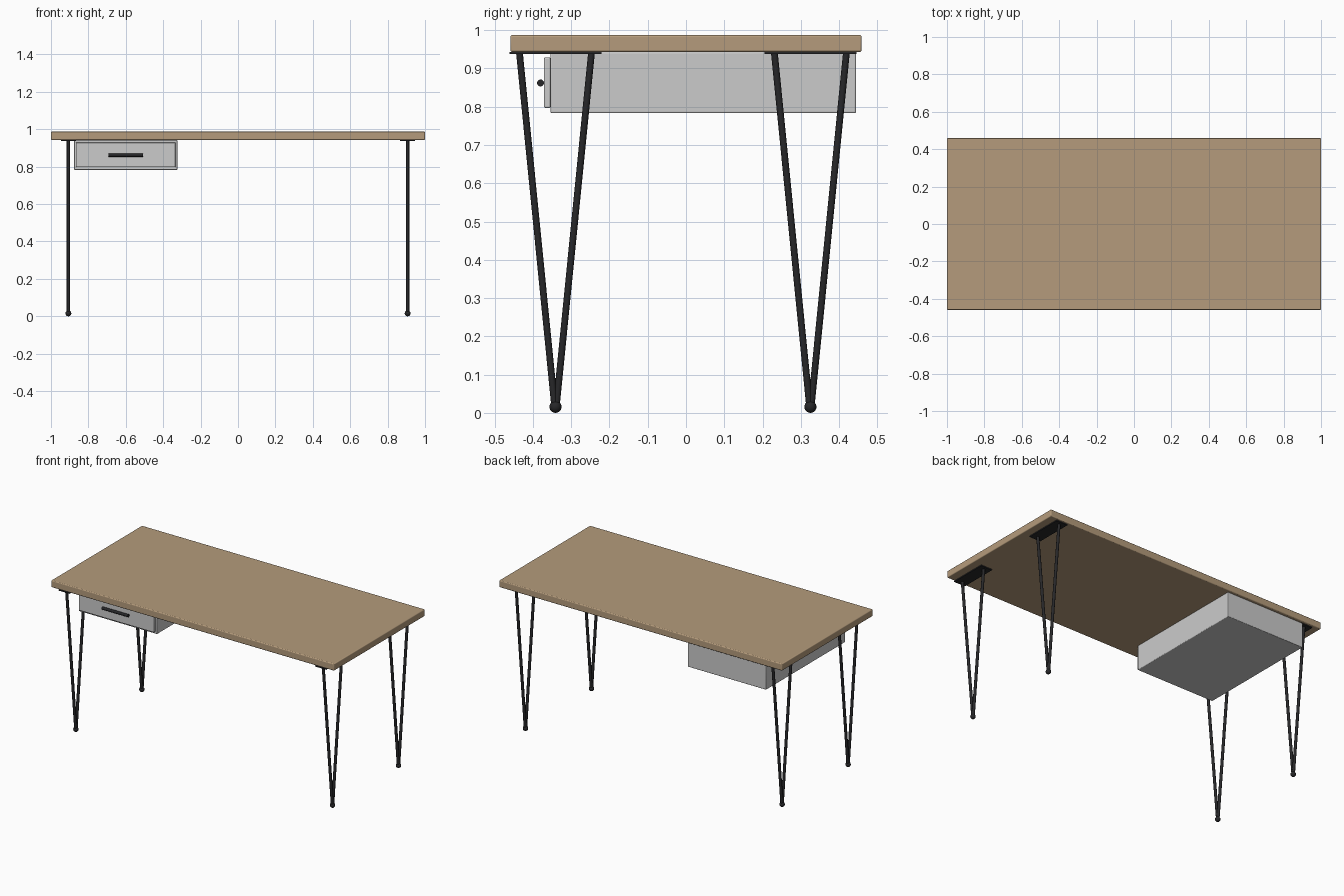
import bpy, math
from mathutils import Vector

if "Cube" in bpy.data.objects:
    bpy.data.objects.remove(bpy.data.objects["Cube"])


def material(name, rgb):
    m = bpy.data.materials.new(name)
    m.diffuse_color = (*rgb, 1)
    m.use_nodes = True
    m.node_tree.nodes["Principled BSDF"].inputs["Base Color"].default_value = m.diffuse_color
    return m


WOOD = material("wood", (0.46, 0.33, 0.20))
METAL = material("dark_metal", (0.02, 0.02, 0.022))
PAINT = material("pale_paint", (0.62, 0.62, 0.60))


def finish(name, mat):
    ob = bpy.context.object
    ob.name = name
    ob.data.materials.append(mat)
    return ob


def box(name, lo, hi, mat, bevel=0.0):
    lo, hi = Vector(lo), Vector(hi)
    bpy.ops.mesh.primitive_cube_add(size=1, location=(lo + hi) / 2)
    ob = finish(name, mat)
    ob.scale = hi - lo
    bpy.ops.object.transform_apply(location=False, rotation=False, scale=True)
    if bevel:
        b = ob.modifiers.new("bevel", 'BEVEL')
        b.width, b.segments = bevel, 3
        bpy.ops.object.shade_smooth_by_angle(angle=math.radians(40))
    return ob


def rod(name, a, b, radius, mat):
    a, b = Vector(a), Vector(b)
    d = b - a
    bpy.ops.mesh.primitive_cylinder_add(vertices=20, radius=radius, depth=d.length,
                                        location=(a + b) / 2,
                                        rotation=d.to_track_quat('Z', 'Y').to_euler())
    bpy.ops.object.shade_smooth_by_angle(angle=math.radians(40))
    return finish(name, mat)


# Desk top
box("desk_top", (-1, -0.459, 0.943), (1, 0.459, 0.987), WOOD, 0.005)

# Hairpin legs: mounting plate, two converging rods, ball foot
for side, x in (("left", -0.907), ("right", 0.907)):
    for end, y in (("front", -0.341), ("back", 0.325)):
        leg = f"{end}_{side}_leg"
        box(leg + "_plate", (x - 0.04, y - 0.12, 0.937), (x + 0.04, y + 0.12, 0.943), METAL)
        for i, s in enumerate((-1, 1)):
            rod(f"{leg}_rod_{i + 1}", (x, y + s * 0.002, 0.016), (x, y + s * 0.094, 0.94), 0.0088, METAL)
        bpy.ops.mesh.primitive_uv_sphere_add(segments=20, ring_count=12, radius=0.0158,
                                             location=(x, y, 0.0158))
        bpy.ops.object.shade_smooth()
        finish(leg + "_foot", METAL)

# Drawer: case, front panel and bar handle
box("drawer_case", (-0.877, -0.354, 0.783), (-0.324, 0.444, 0.943), PAINT, 0.004)
box("drawer_front", (-0.867, -0.371, 0.797), (-0.334, -0.354, 0.929), PAINT, 0.004)
rod("drawer_handle", (-0.692, -0.380, 0.862), (-0.508, -0.380, 0.862), 0.009, METAL)
